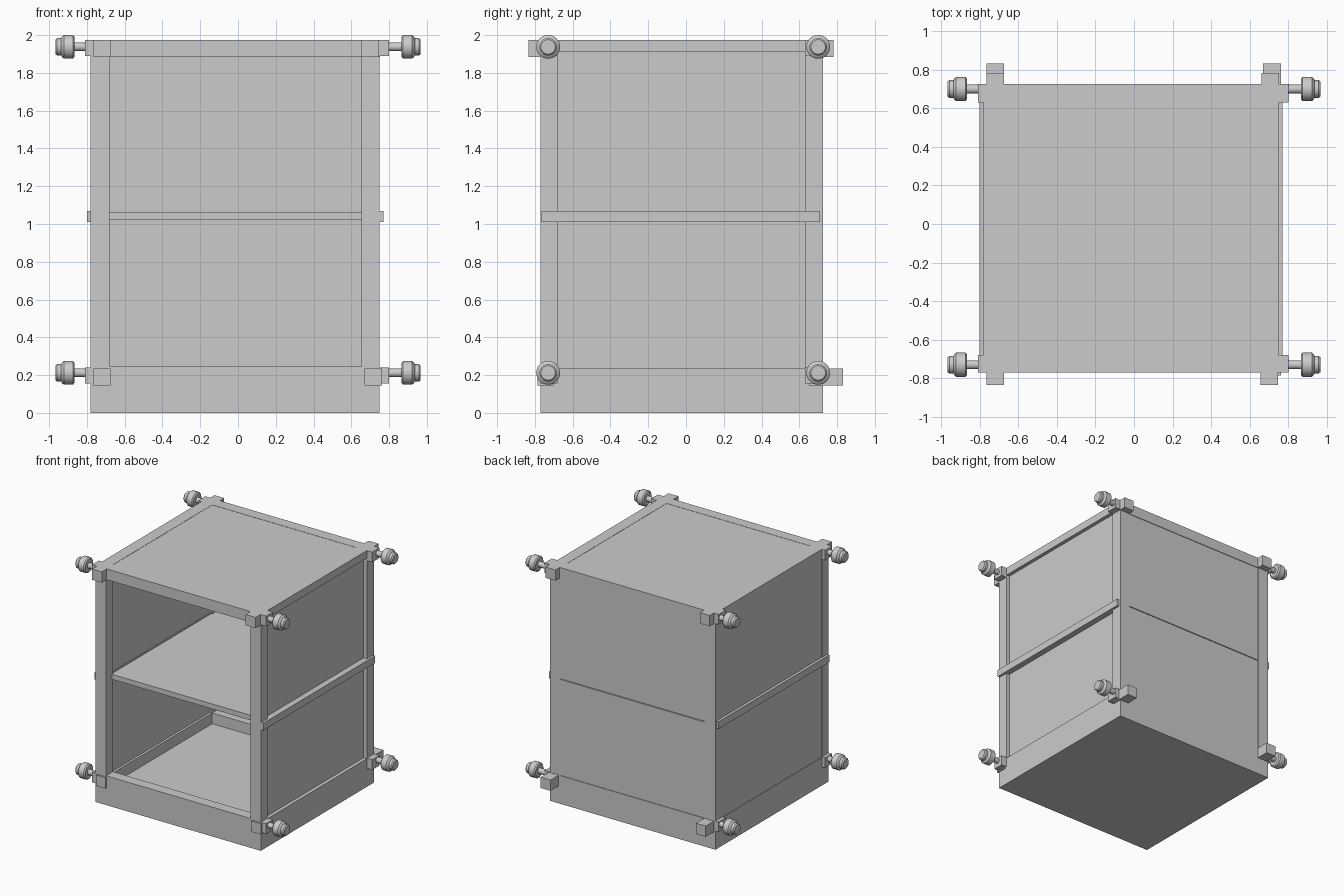
import bpy, bmesh, math
from mathutils import Matrix

if "Cube" in bpy.data.objects:
    bpy.data.objects.remove(bpy.data.objects["Cube"])

X0, X1, Y0, Y1 = -0.78, 0.75, -0.77, 0.725   # body outline
TOP = 1.975


def box(name, x0, x1, y0, y1, z0, z1):
    bm = bmesh.new()
    m = Matrix.Translation(((x0 + x1) / 2, (y0 + y1) / 2, (z0 + z1) / 2)) \
        @ Matrix.Diagonal((x1 - x0, y1 - y0, z1 - z0, 1))
    bmesh.ops.create_cube(bm, size=1, matrix=m)
    return finish(name, bm)


def finish(name, bm):
    bmesh.ops.recalc_face_normals(bm, faces=bm.faces)
    me = bpy.data.meshes.new(name)
    bm.to_mesh(me)
    bm.free()
    ob = bpy.data.objects.new(name, me)
    bpy.context.collection.objects.link(ob)
    return ob


def lathe_x(name, profile, y, z, segs=32):
    """Spin (x, radius) points around an axis along x."""
    bm = bmesh.new()
    rings = []
    for x, r in profile:
        rings.append([bm.verts.new((x, y + r * math.cos(2 * math.pi * i / segs),
                                    z + r * math.sin(2 * math.pi * i / segs)))
                      for i in range(segs)])
    for a, b in zip(rings, rings[1:]):
        for i in range(segs):
            j = (i + 1) % segs
            bm.faces.new((a[i], a[j], b[j], b[i]))
    bm.faces.new(rings[0])
    bm.faces.new(rings[-1])
    ob = finish(name, bm)
    bpy.context.view_layer.objects.active = ob
    ob.select_set(True)
    bpy.ops.object.shade_smooth_by_angle(angle=math.radians(35))
    ob.select_set(False)


# Base slab with rails around its sunken floor
box("base_slab", X0, X1, Y0, Y1, 0, 0.145)
box("bottom_front_rail", X0, X1, Y0, -0.68, 0.145, 0.245)
box("bottom_back_rail", X0, X1, 0.63, Y1, 0.145, 0.235)
box("bottom_left_rail", X0, -0.68, -0.68, 0.63, 0.145, 0.235)
box("bottom_right_rail", 0.66, X1, -0.68, 0.63, 0.145, 0.235)

# Corner posts
for sx, xa, xb in (("left", X0, -0.68), ("right", 0.655, X1)):
    for sy, ya, yb in (("front", Y0, -0.68), ("back", 0.63, Y1)):
        box(f"{sy}_{sx}_post", xa, xb, ya, yb, 0.145, TOP)

# Top board and rails
box("top_board", -0.74, 0.715, -0.72, 0.68, 1.91, TOP - 0.002)
box("top_front_rail", X0, X1, Y0, -0.68, 1.885, TOP)
box("top_back_rail", X0, X1, 0.63, Y1, 1.885, TOP)
box("top_left_rail", X0, -0.68, -0.68, 0.63, 1.91, TOP)
box("top_right_rail", 0.655, X1, -0.68, 0.63, 1.91, TOP)

# Wall panels
box("left_panel", X0 + 0.003, -0.70, -0.68, 0.70, 0.2, 1.93)
box("right_panel", 0.68, 0.72, -0.70, 0.65, 0.2, 1.93)
box("lower_back_panel", -0.69, 0.67, 0.69, Y1 - 0.005, 0.2, 1.037)
box("upper_back_panel", -0.69, 0.67, 0.69, Y1 - 0.005, 1.043, 1.93)

# Middle shelf and the outer side strips at its level
box("shelf", -0.71, 0.69, -0.69, 0.70, 1.02, 1.062)
box("left_shelf_strip", -0.80, -0.69, -0.75, 0.71, 1.01, 1.07)
box("right_shelf_strip", 0.68, 0.77, -0.765, 0.71, 1.01, 1.07)

# Square joint ends poking out at front and back
for level, z0, z1, front, back, fr, br in (
        ("top", 1.885, TOP, -0.835, 0.782, 0.655, 0.66),
        ("bottom", 0.145, 0.235, -0.785, 0.832, 0.67, 0.67)):
    box(f"{level}_front_left_joint", -0.765, -0.675, front, -0.70, z0, z1)
    box(f"{level}_front_right_joint", fr, fr + 0.092, front, -0.70, z0, z1)
    box(f"{level}_back_left_joint", -0.765, -0.675, 0.65, back, z0, z1)
    box(f"{level}_back_right_joint", br, br + 0.092, 0.65, back, z0, z1)

# Side joint ends, each carrying a rod with a round knob
knob = [(0.76, 0.023), (0.865, 0.023), (0.865, 0.052), (0.874, 0.063),
        (0.922, 0.063), (0.932, 0.054), (0.936, 0.046), (0.958, 0.046), (0.967, 0.038)]
for level, z, z0, z1 in (("top", 1.938, 1.89, TOP), ("bottom", 0.212, 0.155, 0.24)):
    for sy, y, ya, yb in (("front", -0.73, Y0, -0.68), ("back", 0.70, 0.63, Y1)):
        box(f"{level}_{sy}_left_side_joint", -0.81, -0.72, ya, yb, z0, z1)
        box(f"{level}_{sy}_right_side_joint", 0.70, 0.80, ya, yb, z0, z1)
        for sx, s in (("left", -1), ("right", 1)):
            lathe_x(f"{level}_{sy}_{sx}_knob", [(s * x, r) for x, r in knob], y, z)
